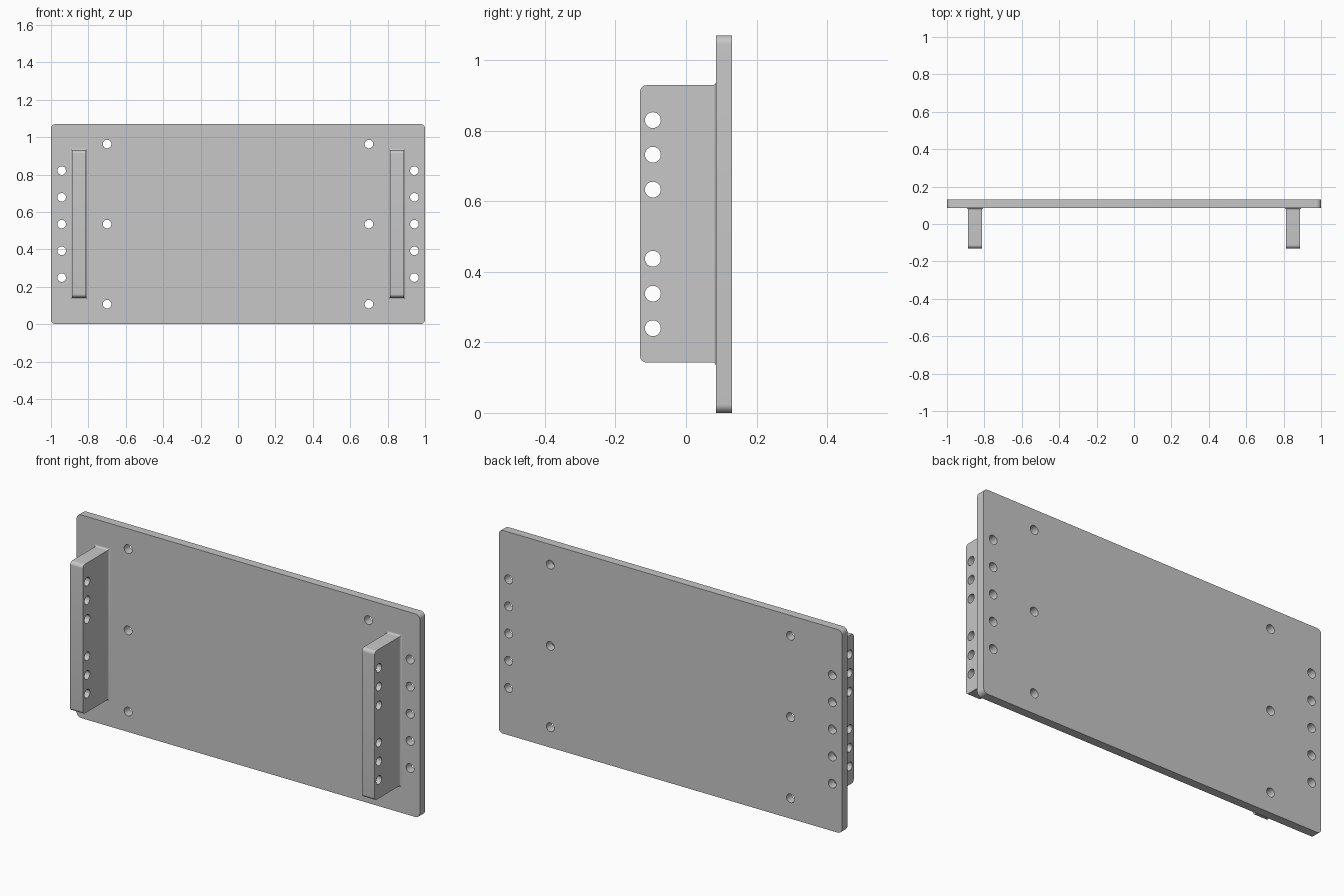
import bpy, bmesh, math

if "Cube" in bpy.data.objects:
    bpy.data.objects.remove(bpy.data.objects["Cube"])

grey = bpy.data.materials.new("light grey metal")
grey.diffuse_color = (0.57, 0.57, 0.57, 1)
grey.use_nodes = True
grey.node_tree.nodes["Principled BSDF"].inputs["Base Color"].default_value = grey.diffuse_color

PLATE_FRONT, PLATE_BACK, HEIGHT = 0.085, 0.13, 1.07
RIB_X, RIB_HALF = 0.85, 0.037
RIB_FRONT, RIB_LOW, RIB_TOP = -0.13, 0.143, 0.929
MID = HEIGHT / 2


def arc(cx, cy, r, start, end, n):
    return [(cx + r * math.cos(math.radians(start + (end - start) * i / n)),
             cy + r * math.sin(math.radians(start + (end - start) * i / n)))
            for i in range(n + 1)]


def circle(cx, cy, r, n=24):
    return arc(cx, cy, r, 0, 360, n)[:-1]


def drilled_sheet(name, loops, half_depth, location, rotation):
    """Outline with hole loops, filled and extruded, then turned into a mesh."""
    cu = bpy.data.curves.new(name, 'CURVE')
    cu.dimensions, cu.fill_mode, cu.extrude = '2D', 'BOTH', half_depth
    for pts in loops:
        s = cu.splines.new('POLY')
        s.points.add(len(pts) - 1)
        for p, (x, y) in zip(s.points, pts):
            p.co = (x, y, 0, 1)
        s.use_cyclic_u = True
    ob = bpy.data.objects.new(name, cu)
    bpy.context.collection.objects.link(ob)
    ob.location, ob.rotation_euler = location, rotation
    bpy.ops.object.select_all(action='DESELECT')
    ob.select_set(True)
    bpy.context.view_layer.objects.active = ob
    bpy.ops.object.convert(target='MESH')
    ob = bpy.context.object
    bm = bmesh.new()
    bm.from_mesh(ob.data)
    bmesh.ops.remove_doubles(bm, verts=bm.verts, dist=1e-5)
    bmesh.ops.recalc_face_normals(bm, faces=bm.faces)
    bm.to_mesh(ob.data)
    bm.free()
    ob.data.materials.clear()
    ob.data.materials.append(grey)
    bpy.ops.object.shade_smooth_by_angle(angle=math.radians(30))
    return ob


# Back plate with rounded corners, edge holes and mounting holes
R = 0.025
outline = (arc(1 - R, HEIGHT - R, R, 0, 90, 8) + arc(-1 + R, HEIGHT - R, R, 90, 180, 8)
           + arc(-1 + R, R, R, 180, 270, 8) + arc(1 - R, R, R, 270, 360, 8))
holes = []
for side in (-1, 1):
    holes += [circle(side * 0.943, MID + i * 0.143, 0.023) for i in range(-2, 3)]
    holes += [circle(side * 0.70, MID + i * 0.428, 0.023) for i in (-1, 0, 1)]
drilled_sheet("back_plate", [outline] + holes, (PLATE_BACK - PLATE_FRONT) / 2,
              (0, (PLATE_FRONT + PLATE_BACK) / 2, 0), (math.pi / 2, 0, 0))

# Upright ribs with rounded front corners and two groups of three holes
r = 0.018
rib = ([(PLATE_FRONT + 0.001, RIB_LOW), (PLATE_FRONT + 0.001, RIB_TOP)]
       + arc(RIB_FRONT + r, RIB_TOP - r, r, 90, 180, 8)
       + arc(RIB_FRONT + r, RIB_LOW + r, r, 180, 270, 8))
rib_holes = [circle(-0.094, MID + s * d, 0.0225)
             for s in (-1, 1) for d in (0.098, 0.197, 0.295)]


def fillet(name, x):
    """Concave collar where a rib meets the plate."""
    f, n = 0.010, 5
    bm = bmesh.new()
    rings = []
    for i in range(n + 1):
        a = math.pi / 2 * i / n
        out, y = f * (1 - math.cos(a)), PLATE_FRONT - f * (1 - math.sin(a))
        w = RIB_HALF + out
        rings.append([bm.verts.new((x + px, y, pz)) for px, pz in (
            (-w, RIB_LOW - out), (w, RIB_LOW - out), (w, RIB_TOP + out), (-w, RIB_TOP + out))])
    for a, b in zip(rings, rings[1:]):
        for i in range(4):
            j = (i + 1) % 4
            bm.faces.new((a[i], a[j], b[j], b[i]))
    bm.faces.new(rings[0])
    bm.faces.new(rings[-1][::-1])
    bmesh.ops.recalc_face_normals(bm, faces=bm.faces)
    me = bpy.data.meshes.new(name)
    bm.to_mesh(me)
    bm.free()
    me.materials.append(grey)
    ob = bpy.data.objects.new(name, me)
    bpy.context.collection.objects.link(ob)
    bpy.ops.object.select_all(action='DESELECT')
    ob.select_set(True)
    bpy.context.view_layer.objects.active = ob
    bpy.ops.object.shade_smooth_by_angle(angle=math.radians(30))


for side, label in ((-1, "left"), (1, "right")):
    drilled_sheet(label + "_rib", [rib] + rib_holes, RIB_HALF,
                  (side * RIB_X, 0, 0), (math.pi / 2, 0, math.pi / 2))
    fillet(label + "_rib_fillet", side * RIB_X)
